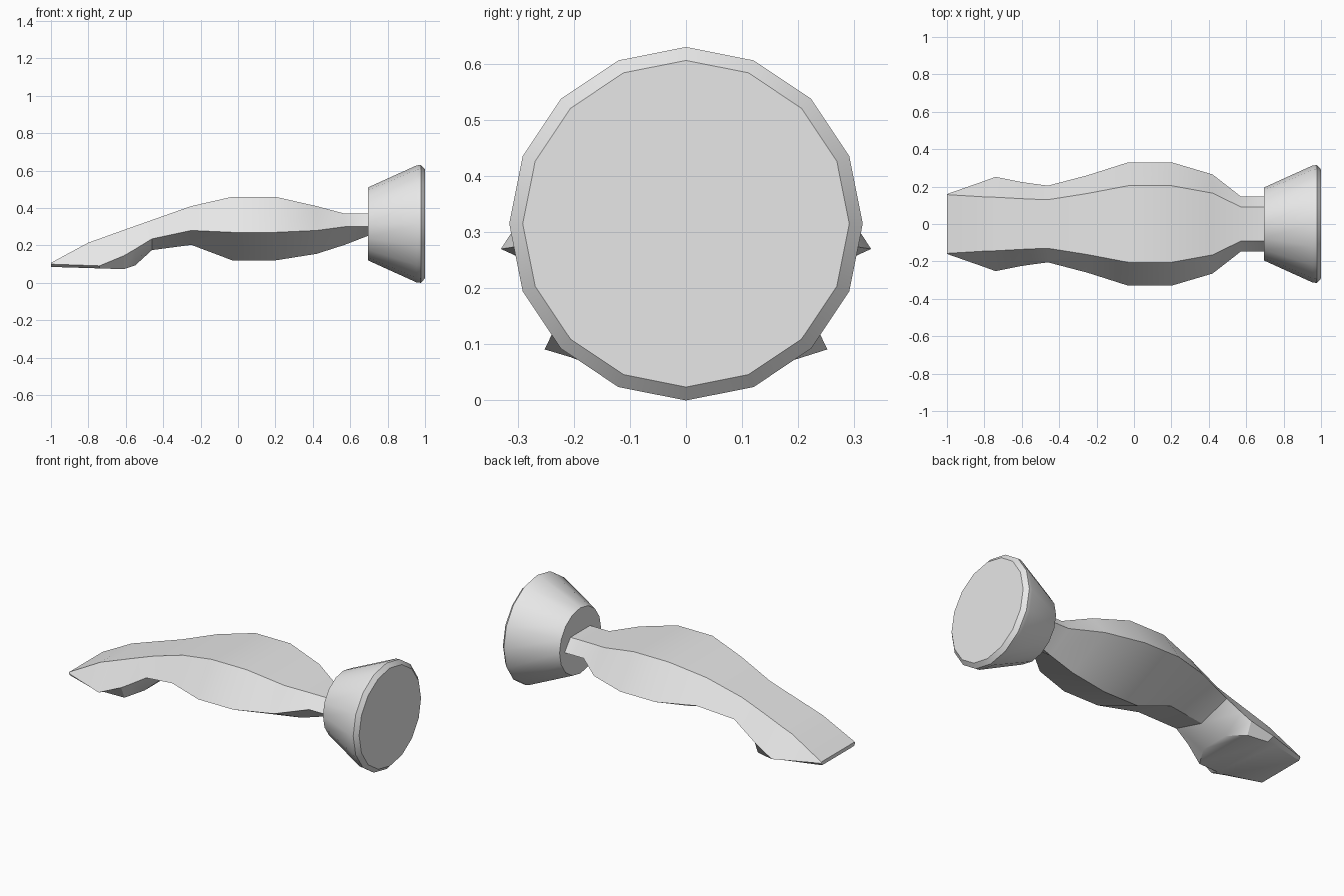
import bpy, bmesh, math

cube = bpy.data.objects.get("Cube")
if cube:
    bpy.data.objects.remove(cube, do_unlink=True)

grey = bpy.data.materials.new("plain_grey")
grey.use_nodes = True
COLOUR = (0.8, 0.8, 0.8, 1)
grey.diffuse_color = COLOUR
grey.node_tree.nodes["Principled BSDF"].inputs["Base Color"].default_value = COLOUR


def loft(name, rings, angle):
    """Skin closed rings of points, cap both ends and shade."""
    bm = bmesh.new()
    loops = [[bm.verts.new(p) for p in ring] for ring in rings]
    n = len(loops[0])
    for a, b in zip(loops, loops[1:]):
        for i in range(n):
            j = (i + 1) % n
            bm.faces.new((a[i], a[j], b[j], b[i]))
    bm.faces.new(loops[0])
    bm.faces.new(loops[-1])
    bmesh.ops.remove_doubles(bm, verts=bm.verts, dist=0.0005)
    bmesh.ops.recalc_face_normals(bm, faces=bm.faces)
    mesh = bpy.data.meshes.new(name)
    bm.to_mesh(mesh)
    bm.free()
    mesh.materials.append(grey)
    obj = bpy.data.objects.new(name, mesh)
    bpy.context.collection.objects.link(obj)
    bpy.ops.object.select_all(action="DESELECT")
    obj.select_set(True)
    bpy.context.view_layer.objects.active = obj
    bpy.ops.object.shade_smooth_by_angle(angle=math.radians(angle))
    return obj


# Curved body: x, top half width, top z, side half width, side z,
# underside half width, underside z
stations = [
    (-1.00, .157, .107, .160, .100, .150, .085),
    (-0.80, .145, .215, .230, .093, .200, .079),
    (-0.74, .143, .236, .252, .091, .205, .077),
    (-0.61, .136, .283, .226, .145, .195, .073),
    (-0.55, .133, .304, .217, .180, .090, .093),
    (-0.46, .130, .336, .205, .235, .000, .175),
    (-0.25, .163, .410, .260, .280, .000, .203),
    (-0.03, .205, .460, .330, .270, .000, .120),
    (0.20, .205, .460, .330, .270, .000, .120),
    (0.42, .165, .410, .265, .280, .000, .155),
    (0.57, .092, .370, .148, .300, .000, .203),
    (0.71, .092, .370, .148, .300, .000, .257),
]
rings = []
for x, tw, tz, sw, sz, bw, bz in stations:
    half = [(tw, tz), (sw, sz), (bw, bz)]
    rings.append([(x, y, z) for y, z in half]
                 + [(x, -y, z) for y, z in reversed(half)])
loft("curved_body", rings, 30)

# Flared round end with a bevelled rim
SIDES, AXIS_Z = 16, 0.315
profile = [(0.695, .195), (0.955, .313), (0.978, .315), (1.0, .291)]
rings = []
for x, r in profile:
    turns = [2 * math.pi * i / SIDES for i in range(SIDES)]
    rings.append([(x, r * math.sin(t), AXIS_Z + r * math.cos(t)) for t in turns])
loft("flared_end", rings, 30)
